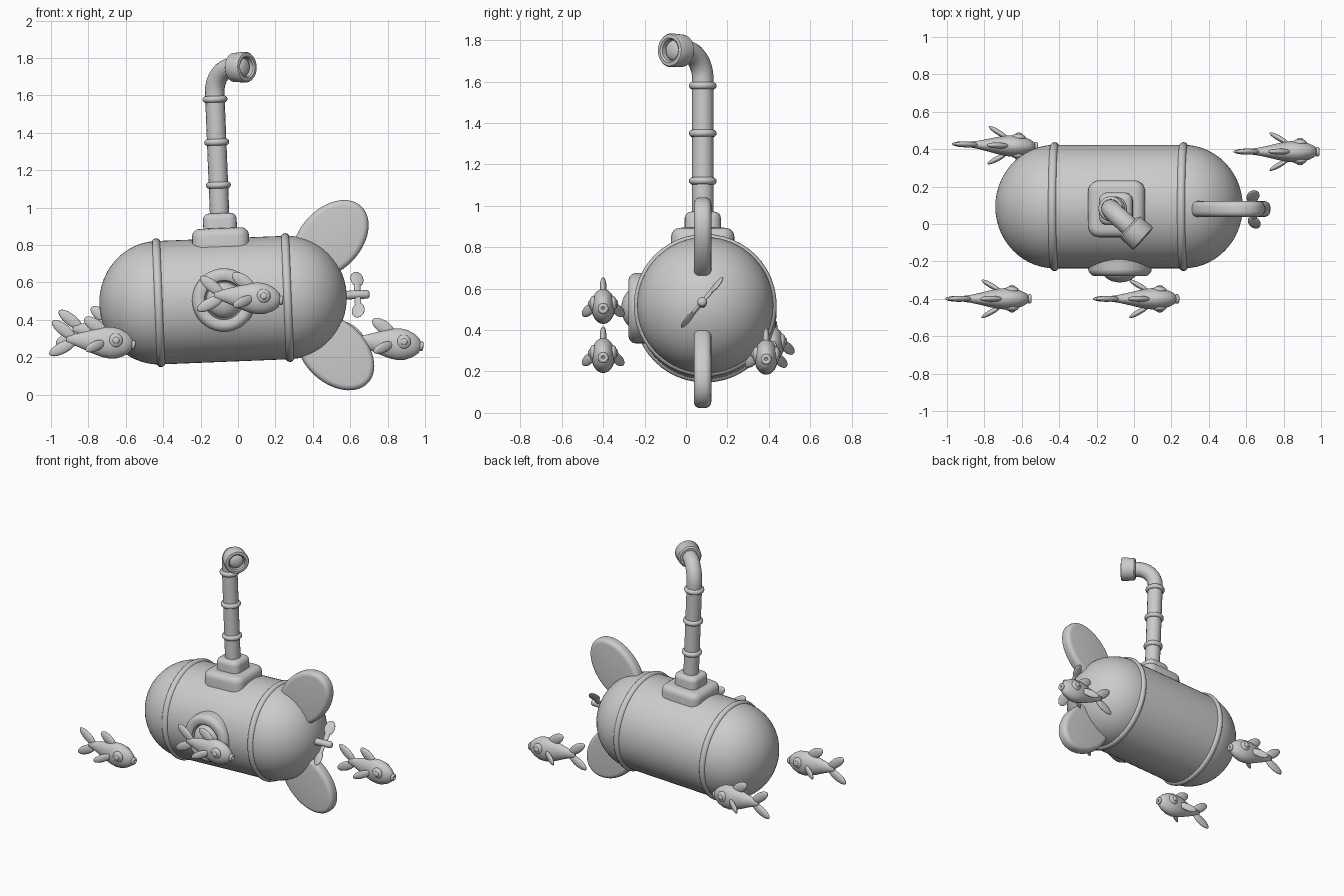
import bpy, bmesh, math
from math import sin, cos, pi, radians
from mathutils import Matrix, Vector

if "Cube" in bpy.data.objects:
    bpy.data.objects.remove(bpy.data.objects["Cube"])

grey = bpy.data.materials.new("plain grey")
grey.use_nodes = True
grey.diffuse_color = (0.6, 0.6, 0.6, 1)
grey.node_tree.nodes["Principled BSDF"].inputs["Base Color"].default_value = (0.6, 0.6, 0.6, 1)


def finish(name, bm, matrix, angle=40):
    bmesh.ops.recalc_face_normals(bm, faces=bm.faces)
    mesh = bpy.data.meshes.new(name)
    bm.to_mesh(mesh)
    bm.free()
    mesh.materials.append(grey)
    ob = bpy.data.objects.new(name, mesh)
    bpy.context.collection.objects.link(ob)
    ob.matrix_world = matrix
    bpy.ops.object.select_all(action='DESELECT')
    ob.select_set(True)
    bpy.context.view_layer.objects.active = ob
    bpy.ops.object.shade_smooth_by_angle(angle=radians(angle))
    return ob


def aim(loc, direction):
    """Matrix at loc whose x axis follows direction, z kept upward."""
    turn = Vector(direction).to_track_quat('X', 'Z').to_matrix().to_4x4()
    return Matrix.Translation(loc) @ turn


def lathe(name, profile, matrix, sides=48, angle=40):
    """Revolve (along, radius) points about the x axis."""
    bm = bmesh.new()
    verts = [bm.verts.new((a, 0, max(r, 0))) for a, r in profile]
    edges = [bm.edges.new(pair) for pair in zip(verts, verts[1:])]
    bmesh.ops.spin(bm, geom=verts + edges, cent=(0, 0, 0), axis=(1, 0, 0),
                   angle=2 * pi, steps=sides)
    bmesh.ops.remove_doubles(bm, verts=bm.verts, dist=1e-5)
    return finish(name, bm, matrix, angle)


def ring(name, major, minor, matrix):
    """Torus around the x axis."""
    prof = [(minor * sin(t * pi / 6), major + minor * cos(t * pi / 6)) for t in range(13)]
    return lathe(name, prof, matrix, angle=60)


def blob(name, loc, size, matrix, direction=(1, 0, 0), roll=0):
    """Ellipsoid with its long x axis along direction."""
    bm = bmesh.new()
    bmesh.ops.create_uvsphere(bm, u_segments=24, v_segments=14, radius=1)
    bmesh.ops.scale(bm, vec=size, verts=bm.verts)
    return finish(name, bm, matrix @ aim(loc, direction) @ Matrix.Rotation(roll, 4, 'X'), 80)


def block(name, loc, size, matrix, bevel):
    bm = bmesh.new()
    bmesh.ops.create_cube(bm, size=1)
    bmesh.ops.scale(bm, vec=size, verts=bm.verts)
    upright = [e for e in bm.edges if abs(e.verts[0].co.z - e.verts[1].co.z) > 0.01]
    bmesh.ops.bevel(bm, geom=upright, offset=bevel, segments=5, profile=0.5, affect='EDGES')
    top = [e for e in bm.edges if all(v.co.z > 0 for v in e.verts)]
    bmesh.ops.bevel(bm, geom=top, offset=bevel * 0.7, segments=4, profile=0.5, affect='EDGES')
    return finish(name, bm, matrix @ Matrix.Translation(loc), 50)


# Submarine frame, pitched slightly nose down
sub = Matrix.Translation((-0.08, 0.093, 0.505)) @ Matrix.Rotation(radians(-2.3), 4, 'Y')

# Hull capsule with two bands
R, H = 0.33, 0.345
cap = [i * pi / 28 for i in range(15)]
hull = [(-H - R * 0.96 * cos(t), R * sin(t)) for t in cap]
hull += [(-x, r) for x, r in reversed(hull)]
lathe("hull", hull, sub, 64)
for side, label in ((-1, "front"), (1, "rear")):
    ring(label + "_hull_band", 0.322, 0.023, sub @ Matrix.Translation((side * H, 0, 0)))

# Porthole: bevelled rim and domed glass
rim = [(0.2, 0.17), (0.335, 0.17), (0.352, 0.166), (0.366, 0.152), (0.37, 0.14),
       (0.37, 0.115), (0.364, 0.105), (0.34, 0.1), (0.34, 0)]
port = sub @ aim((0.005, 0, 0), (0, -1, 0))
lathe("porthole_rim", rim, port)
glass = [(0.34 + 0.065 * cos(t), 0.095 * sin(t)) for t in cap]
lathe("porthole_glass", glass, port)

# Tail fins: rounded oval plates
for side, label in ((1, "upper"), (-1, "lower")):
    bm = bmesh.new()
    bmesh.ops.create_cone(bm, cap_ends=True, segments=56, radius1=1, radius2=1, depth=0.084)
    bmesh.ops.scale(bm, vec=(0.24, 0.165, 1), verts=bm.verts)
    rims = [e for e in bm.edges if abs(e.verts[0].co.z - e.verts[1].co.z) < 0.01]
    bmesh.ops.bevel(bm, geom=rims, offset=0.03, segments=5, profile=0.5, affect='EDGES')
    spin = Matrix.Rotation(radians(90), 4, 'X') @ Matrix.Rotation(side * radians(45), 4, 'Z')
    finish(label + "_fin", bm, sub @ Matrix.Translation((0.588, -0.013, side * 0.303)) @ spin)

# Propeller
prop = sub @ Matrix.Translation((0, -0.015, 0))
lathe("propeller_shaft", [(0.6, 0), (0.6, 0.023), (0.77, 0.023), (0.779, 0.019), (0.784, 0.01),
                          (0.785, 0)], prop, 24)
for side, label in ((1, "upper"), (-1, "lower")):
    out = Vector((0, 0.64, 0.77)) * side
    hub = Vector((0.72, 0, 0))
    blob(label + "_propeller_blade", hub + out * 0.108, (0.05, 0.036, 0.009), prop, out, 0.3)
    blob(label + "_blade_root", hub + out * 0.05, (0.06, 0.018, 0.009), prop, out, 0.3)

# Periscope base, mast, bend and collars
mast = sub @ Matrix.Translation((0, -0.012, 0))
block("periscope_lower_base", (0, 0, 0.325), (0.305, 0.305, 0.12), mast, 0.06)
block("periscope_upper_base", (0, 0, 0.405), (0.18, 0.175, 0.12), mast, 0.045)

heading = Vector((0.745, -0.667, 0))
bend = 0.13
path = [Vector((0, 0, 0.4)), Vector((0, 0, 1.08))]
path += [heading * bend * (1 - cos(t)) + Vector((0, 0, 1.11 + bend * sin(t)))
         for t in (i * pi / 16 for i in range(9))]
path.append(path[-1] + heading * 0.05)
curve = bpy.data.curves.new("periscope_tube", 'CURVE')
curve.dimensions = '3D'
curve.bevel_depth = 0.052
curve.bevel_resolution = 6
curve.use_fill_caps = True
line = curve.splines.new('POLY')
line.points.add(len(path) - 1)
for p, co in zip(line.points, path):
    p.co = (*co, 1)
line.use_smooth = True
curve.materials.append(grey)
tube = bpy.data.objects.new("periscope_tube", curve)
bpy.context.collection.objects.link(tube)
tube.matrix_world = mast

for i, z in enumerate((0.615, 0.845, 1.075)):
    ring("periscope_collar_%d" % (i + 1), 0.049, 0.018, mast @ aim((0, 0, z), (0, 0, 1)))

# Periscope head: cup with a recessed lens
eye = mast @ aim(path[-1], heading)
cup = [(-0.04, 0), (-0.04, 0.068), (-0.03, 0.078), (0.05, 0.082), (0.06, 0.076), (0.062, 0.06),
       (0.055, 0.052), (0.03, 0.05), (0.03, 0)]
lathe("periscope_head", cup, eye, 40)
lathe("periscope_lens", [(0.03 + 0.022 * cos(t), 0.048 * sin(t)) for t in cap], eye, 32)


def fish(label, loc, yaw=0):
    """One fish swimming towards +x, its snout dipped a little."""
    m = (Matrix.Translation(loc) @ Matrix.Rotation(radians(yaw), 4, 'Z')
         @ Matrix.Rotation(radians(5), 4, 'Y'))
    body = [(-0.15, 0), (-0.145, 0.022), (-0.1, 0.032), (-0.05, 0.048), (0, 0.066), (0.05, 0.08),
            (0.09, 0.085), (0.13, 0.08), (0.17, 0.062), (0.2, 0.038), (0.212, 0)]
    lathe(label + "_body", body, m @ Matrix.Diagonal((1, 0.68, 1, 1)), 32, 80)
    ring(label + "_lips", 0.016, 0.01, m @ Matrix.Translation((0.212, 0, 0)))
    blob(label + "_upper_tail", (-0.165, 0, 0.046), (0.078, 0.016, 0.031), m, (-0.8, 0, 0.52))
    blob(label + "_lower_tail", (-0.165, 0, -0.05), (0.078, 0.016, 0.031), m, (-0.8, 0, -0.5))
    blob(label + "_back_fin", (0.0, 0, 0.085), (0.07, 0.016, 0.034), m, (-0.8, 0, 0.45))
    for side, hand in ((1, "left"), (-1, "right")):
        blob(label + "_%s_side_fin" % hand, (0.01, side * 0.07, -0.025), (0.065, 0.014, 0.027),
             m, (-0.75, side * 0.45, -0.4))
        blob(label + "_%s_eye" % hand, (0.115, side * 0.047, 0.015), (0.038, 0.02, 0.038), m)
        blob(label + "_%s_pupil" % hand, (0.117, side * 0.064, 0.015), (0.018, 0.009, 0.018), m)


# School of fish around the hull
fish("near_middle_fish", (0.02, -0.4, 0.522))
fish("near_right_fish", (-0.77, -0.4, 0.285))
fish("far_left_fish", (0.77, 0.387, 0.277))
fish("far_right_fish", (-0.735, 0.42, 0.34), -2)
